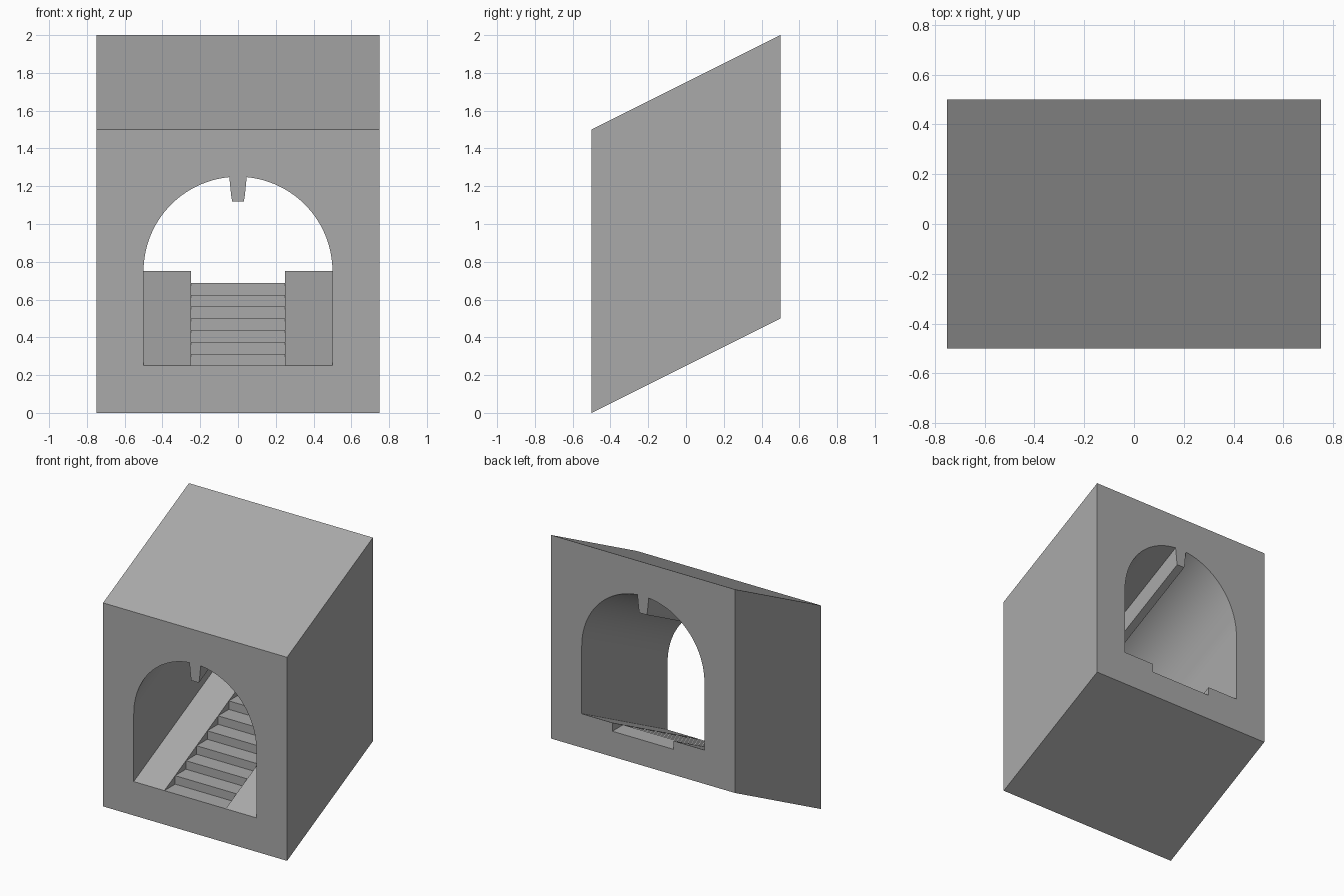
import bpy, bmesh, math

default = bpy.data.objects.get("Cube")
if default:
    bpy.data.objects.remove(default, do_unlink=True)

HALF_DEPTH, RISE = 0.5, 0.5
STEPS, STAIR_X = 8, 0.25
FLOOR, SPRING, RADIUS = 0.25, 0.75, 0.5
RUN, STEP_UP = 2 * HALF_DEPTH / STEPS, RISE / STEPS

# One plain grey material
stone = bpy.data.materials.new("grey stone")
stone.use_nodes = True
colour = (0.4, 0.4, 0.4, 1)
stone.diffuse_color = colour
stone.node_tree.nodes["Principled BSDF"].inputs["Base Color"].default_value = colour

bm = bmesh.new()
face = lambda points: bm.faces.new([bm.verts.new(p) for p in points])


def at(point, y):
    """Place a profile point at depth y on the rising slope."""
    return (point[0], y, point[1] + (y + HALF_DEPTH) * RISE)


# Half profile: outer block, ceiling rib, arch, wall and side ramp
rib = [(0, 1.12), (0.031, 1.12), (0.036, 1.15), (0.046, 1.248)]
start = math.acos(rib[-1][0] / RADIUS)
arch = [(RADIUS * math.cos(a), SPRING + RADIUS * math.sin(a))
        for a in (start * (1 - i / 24) for i in range(1, 25))]
outer = [(0, 0), (0.75, 0), (0.75, 1.5), (0, 1.5)]
inner = rib + arch + [(RADIUS, FLOOR), (STAIR_X, FLOOR)]

# Front and back walls; the back opening is notched by the last step
front = [at(p, -HALF_DEPTH) for p in outer + inner + [(0, FLOOR)]]
back = [at(p, HALF_DEPTH) for p in outer + inner
        + [(STAIR_X, FLOOR - STEP_UP), (0, FLOOR - STEP_UP)]]
face(front)
face(back)

# Outer sides and tunnel lining
step_ys = [-HALF_DEPTH + i * RUN for i in range(STEPS + 1)]
for chain in (outer, inner):
    for a, b in zip(chain, chain[1:]):
        if b == inner[-1]:
            edge = [at(b, y) for y in step_ys]
        else:
            edge = [at(b, -HALF_DEPTH), at(b, HALF_DEPTH)]
        face([at(a, HALF_DEPTH), at(a, -HALF_DEPTH)] + edge)

# Stairs: treads, risers and the triangular cheeks against the ramps
for i in range(STEPS):
    y0, y1 = step_ys[i], step_ys[i + 1]
    z0, z1 = FLOOR + i * STEP_UP, FLOOR + (i + 1) * STEP_UP
    face([(0, y0, z0), (STAIR_X, y0, z0), (STAIR_X, y1, z0), (0, y1, z0)])
    face([(STAIR_X, y0, z0), (STAIR_X, y1, z0), (STAIR_X, y1, z1)])
    if i < STEPS - 1:
        face([(0, y1, z0), (STAIR_X, y1, z0), (STAIR_X, y1, z1), (0, y1, z1)])

# Mirror the half into one closed solid
bmesh.ops.remove_doubles(bm, verts=bm.verts[:], dist=0.0001)
bmesh.ops.mirror(bm, geom=bm.verts[:] + bm.edges[:] + bm.faces[:],
                 axis='X', merge_dist=0.0001)
bmesh.ops.remove_doubles(bm, verts=bm.verts[:], dist=0.0001)
bmesh.ops.recalc_face_normals(bm, faces=bm.faces[:])

mesh = bpy.data.meshes.new("stair_tunnel_block")
bm.to_mesh(mesh)
bm.free()
mesh.materials.append(stone)
block = bpy.data.objects.new("stair_tunnel_block", mesh)
bpy.context.collection.objects.link(block)

# Smooth arch with crisp corners
bpy.ops.object.select_all(action='DESELECT')
block.select_set(True)
bpy.context.view_layer.objects.active = block
bpy.ops.object.shade_smooth_by_angle(angle=math.radians(30))
